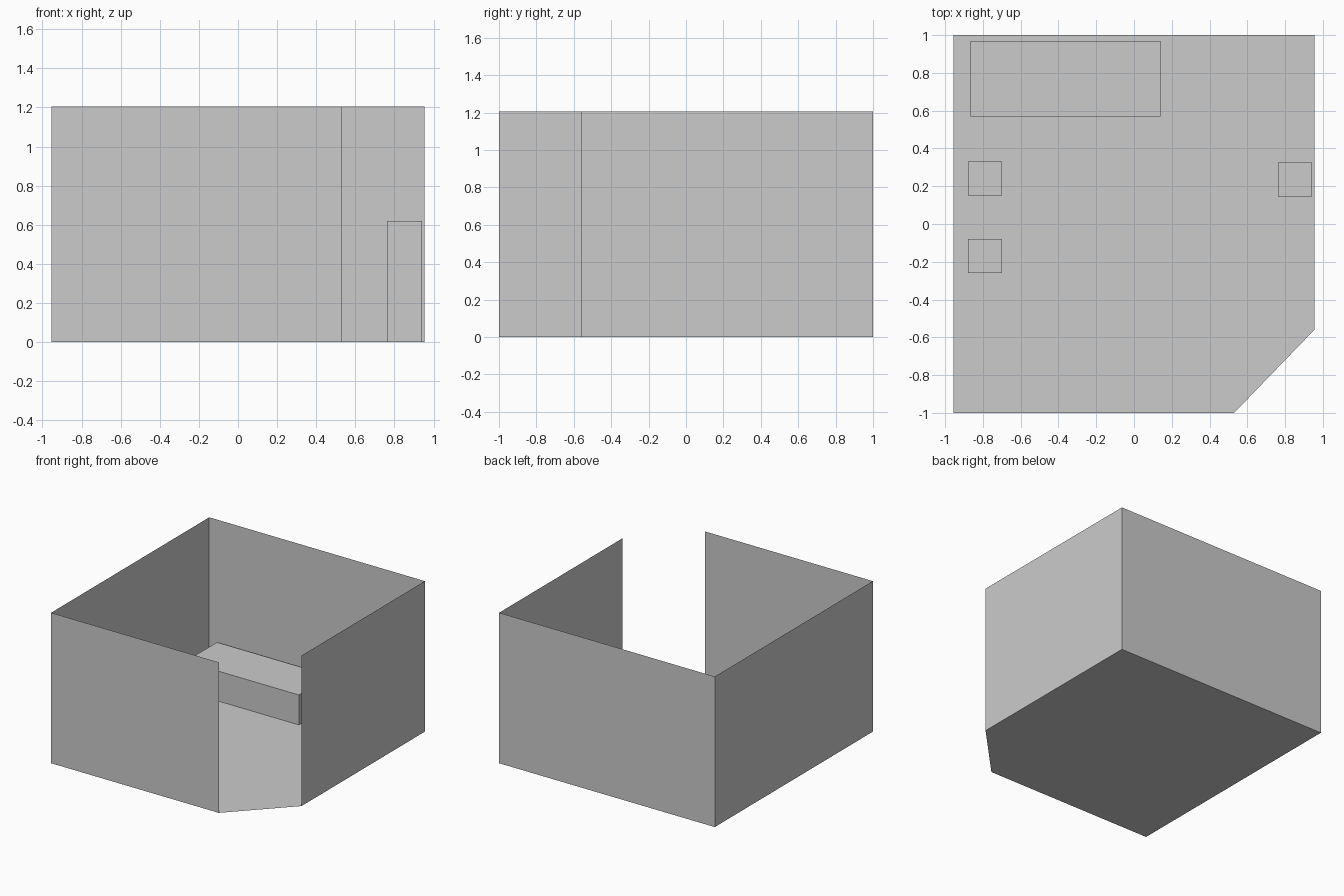
import bpy

if "Cube" in bpy.data.objects:
    bpy.data.objects.remove(bpy.data.objects["Cube"])

X, Y, H = 0.955, 1.0, 1.205


def mesh_object(name, verts, faces):
    mesh = bpy.data.meshes.new(name)
    mesh.from_pydata(verts, [], faces)
    obj = bpy.data.objects.new(name, mesh)
    bpy.context.collection.objects.link(obj)
    return obj


def box(name, x0, x1, y0, y1, height):
    bpy.ops.mesh.primitive_cube_add(
        size=1, location=((x0 + x1) / 2, (y0 + y1) / 2, height / 2))
    obj = bpy.context.object
    obj.name = name
    obj.scale = (x1 - x0, y1 - y0, height)


# Floor outline: a rectangle with one corner cut off for the entrance
outline = [(X, -0.56), (X, Y), (-X, Y), (-X, -Y), (0.53, -Y)]
mesh_object("floor", [(x, y, 0) for x, y in outline], [range(5)])

# Sheet walls along every side except the cut corner
verts = [(x, y, z) for z in (0, H) for x, y in outline]
mesh_object("walls", verts, [(i, i + 1, i + 6, i + 5) for i in range(4)])

# Bathtub block along the back wall
box("tub", -0.865, 0.14, 0.57, 0.97, 0.24)

# Pair of low fixtures by the left wall
for name, y in (("toilet", 0.24), ("bidet", -0.17)):
    box(name, -0.88, -0.70, y - 0.09, y + 0.09, 0.26)

# Basin pedestal and the flat mirror on the wall behind it
box("basin", 0.762, 0.942, 0.145, 0.325, 0.62)
mesh_object("mirror", [(X - 0.004, y, z) for y, z in
                       ((0.46, 0.62), (0.0, 0.62), (0.0, 1.15), (0.46, 1.15))],
            [(3, 2, 1, 0)])
